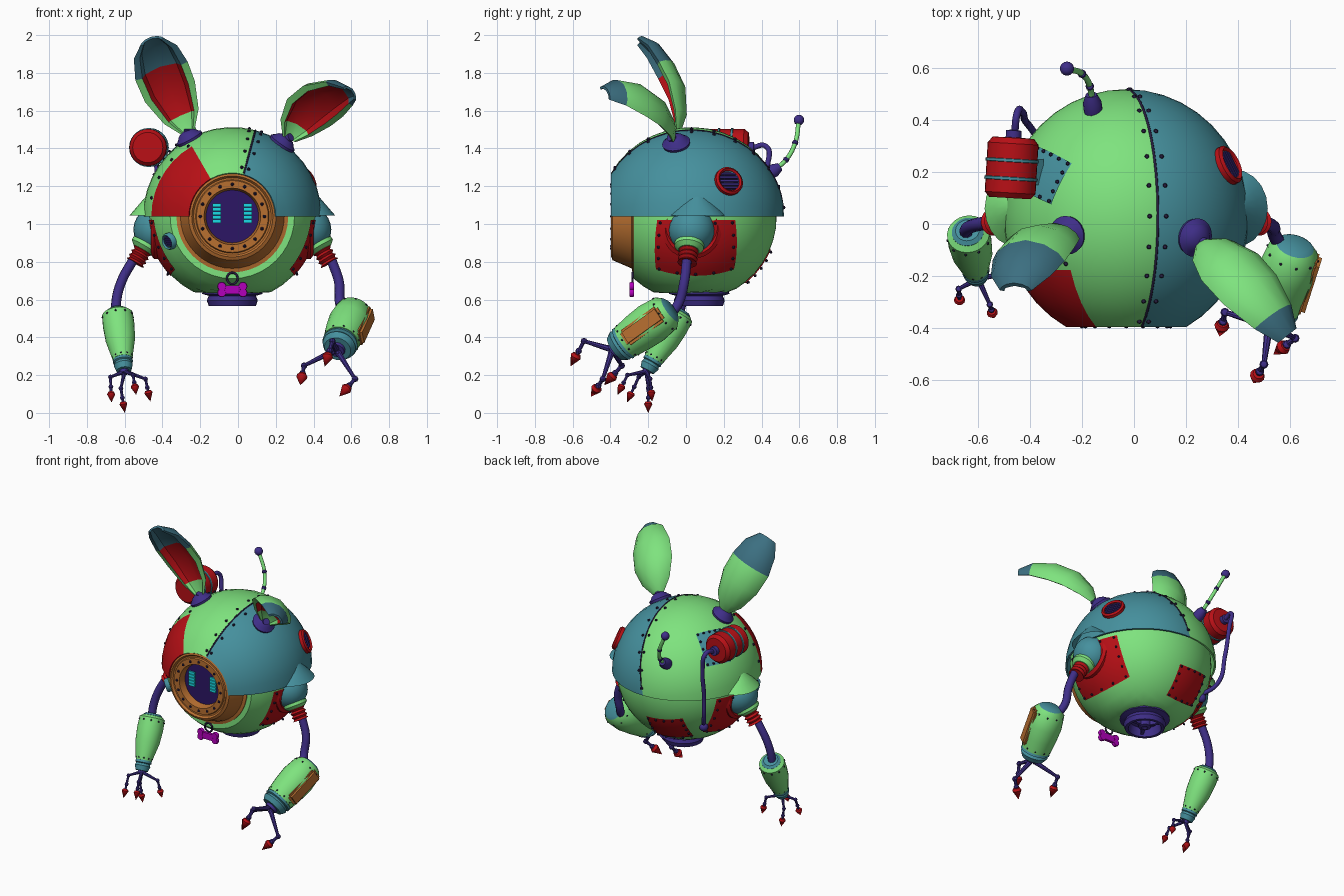
import bpy, bmesh
from math import sin, cos, tan, pi, radians
from mathutils import Vector as V, Matrix

if "Cube" in bpy.data.objects:
    bpy.data.objects.remove(bpy.data.objects["Cube"])

def M(name, r, g, b):
    m = bpy.data.materials.new(name)
    m.diffuse_color = (r, g, b, 1)
    m.use_nodes = True
    m.node_tree.nodes["Principled BSDF"].inputs["Base Color"].default_value = m.diffuse_color
    return m
GREEN, TEAL = M("green", .21, .77, .21), M("teal", .06, .28, .34)
RED, INDIGO = M("red", .48, .005, .008), M("indigo", .05, .028, .25)
BRONZE, MAGENTA = M("bronze", .48, .16, .03), M("magenta", .45, 0, .5)
CYAN, DARK, TIP = M("cyan", .01, .72, .8), M("dark", .02, .012, .05), M("slate", .045, .16, .22)
SCREEN = M("screen", .025, .008, .13)
C = V((-.03, .03, 1.04))      # body centre
RS, RO, RB = .461, .473, .45  # shell inner, shell outer and body radii

def finish(name, bm, *mats):
    bmesh.ops.remove_doubles(bm, verts=bm.verts, dist=1e-5)
    bmesh.ops.recalc_face_normals(bm, faces=bm.faces)
    me = bpy.data.meshes.new(name)
    bm.to_mesh(me)
    bm.free()
    for m in mats:
        me.materials.append(m)
    ob = bpy.data.objects.new(name, me)
    bpy.context.collection.objects.link(ob)
    return ob

def skin(bm, rows, mat=lambda i, j: 0, closed=True):
    vs = [[bm.verts.new(p) for p in r] for r in rows]
    n = len(rows[0])
    for i in range(len(rows) - 1):
        for j in range(n if closed else n - 1):
            k = (j + 1) % n
            bm.faces.new((vs[i][j], vs[i][k], vs[i+1][k], vs[i+1][j])).material_index = mat(i, j)
    return vs

def lathe(name, prof, base, axis, mat, seg=24, cut=None):
    """Revolve (radius, height) points around an axis; cut flattens the underside."""
    bm = bmesh.new()
    q = V(axis).to_track_quat('Z', 'Y')
    skin(bm, [[V(base) + q @ V((max(r, 1e-7) * cos(2*pi*j/seg), max(r, 1e-7) * sin(2*pi*j/seg), h))
               for j in range(seg)] for r, h in prof])
    bmesh.ops.dissolve_degenerate(bm, dist=1e-6, edges=bm.edges)
    if cut:
        for v in bm.verts:
            v.co.z = max(v.co.z, cut)
    return finish(name, bm, mat)

def balls(name, pts, r, mat, seg=8):
    bm = bmesh.new()
    for p in pts:
        bmesh.ops.create_uvsphere(bm, u_segments=seg, v_segments=max(4, seg // 2), radius=r,
                                  matrix=Matrix.Translation(p))
    return finish(name, bm, mat)

def box(name, loc, size, mat, x=(1, 0, 0), z=(0, 0, 1), bevel=0):
    bm = bmesh.new()
    x, z = V(x).normalized(), V(z).normalized()
    m = Matrix((x, z.cross(x), z)).transposed().to_4x4()
    bmesh.ops.create_cube(bm, size=1, matrix=Matrix.Translation(loc) @ m @ Matrix.Diagonal((*size, 1)))
    if bevel:
        bmesh.ops.bevel(bm, geom=bm.edges, offset=bevel, segments=2, affect='EDGES')
    return finish(name, bm, mat)

def tube(name, pts, r, mat):
    cu = bpy.data.curves.new(name, 'CURVE')
    cu.dimensions, cu.bevel_depth, cu.bevel_resolution, cu.use_fill_caps = '3D', r, 3, True
    sp = cu.splines.new('BEZIER')
    sp.bezier_points.add(len(pts) - 1)
    for b, p in zip(sp.bezier_points, pts):
        b.co, b.handle_left_type, b.handle_right_type = p, 'AUTO', 'AUTO'
    cu.materials.append(mat)
    bpy.context.collection.objects.link(bpy.data.objects.new(name, cu))

def patch(name, d, w, h, r, mat, twist=0):
    """Curved riveted plate lying on the body sphere."""
    n = V(d).normalized()
    right = V((0, 0, 1)).cross(n).normalized()
    up = n.cross(right)
    right, up = right*cos(twist) + up*sin(twist), up*cos(twist) - right*sin(twist)
    P = lambda u, v, k: C + (n + right*tan(w*u) + up*tan(h*v)).normalized() * k
    bm = bmesh.new()
    g = [i/4 - 1 for i in range(9)]
    skin(bm, [[P(u, v, r) for u in g] for v in g], closed=False)
    bmesh.ops.solidify(bm, geom=bm.faces[:], thickness=.008)
    finish(name, bm, mat)
    e = [P(u, v, r + .006) for t in (-.9, -.45, 0, .45, .9) for u, v in ((t, .9), (t, -.9), (.9, t), (-.9, t))]
    balls(name + "_rivets", e, .008, DARK, 6)

# body, flat at the porthole and underneath
ph = [radians(47 + 133*i/16) for i in range(17)]
lathe("lower_body", [(0, RB*cos(ph[0]))] + [(RB*sin(p), RB*cos(p)) for p in ph], C, (0, -1, 0), GREEN, 40, .635)

# upper helmet shell with three colours, split along a tilted seam
th = [75*i/8 for i in range(8)] + [75 + 45*i/5 for i in range(5)] + [120 + 60*i/7 for i in range(8)]
fi = [29 + 9*i for i in range(4)] + [65 + 115*i/13 for i in range(14)]
S = lambda t, f, r: C + V((sin(f)*cos(t), -cos(f)*1.035, sin(f)*sin(t))) * r
bm = bmesh.new()
skin(bm, [[S(radians(t), radians(f), RS) for t in th] for f in fi],
     lambda i, j: 1 if j < 8 else (2 if j >= 13 and i < 4 else 0), False)
bmesh.ops.remove_doubles(bm, verts=bm.verts, dist=1e-5)
bmesh.ops.solidify(bm, geom=bm.faces[:], thickness=.012)
finish("upper_shell", bm, GREEN, TEAL, RED)
tube("shell_seam", [S(radians(75), radians(f), RO - .002) for f in range(30, 180, 12)], .005, DARK)
balls("seam_rivets", [S(radians(t), radians(f), RO) for t in (71, 79) for f in range(34, 176, 14)]
      + [S(radians(t), radians(68), RO) for t in (122, 137, 152, 167)], .009, DARK)

# porthole face
lathe("porthole_flange", [(.2, 0), (.315, 0), (.315, .025), (.2, .03)], (C.x, -.25, C.z), (0, -1, 0), RED, 40)
lathe("porthole_rim", [(.296, 0), (.296, .025), (.275, .03), (.232, .13), (.215, .138), (.205, .125), (.195, .125),
                       (.19, .135), (.15, .135), (.138, .08)], (C.x, -.258, C.z), (0, -1, 0), BRONZE, 40)
lathe("face_screen", [(.15, 0), (.15, .01), (0, .012)], (C.x, -.335, C.z), (0, -1, 0), SCREEN, 32)
balls("porthole_rivets", [(C.x + .17*cos(a*pi/8), -.393, C.z + .17*sin(a*pi/8)) for a in range(16)], .009, DARK)
for s in (-1, 1):
    for i in range(5):
        box("eye_bar", (C.x + .082*s, -.35, 1.015 + .021*i), (.046, .012, .017), CYAN)

# body patches
patch("back_patch", (-.11, .37, -.28), .29, .25, RB + .004, RED, .15)
for s in (-1, 1):
    patch("side_patch", (s, .06, -.43), .5, .36, RB + .004, RED)
patch("canister_bracket", (-.32, .16, .3), .19, .24, RO + .006, TEAL)

# round vents
def vent(name, d, dist, r, mat):
    d = V(d).normalized()
    p = C + d*dist
    lathe(name + "_ring", [(r*.72, 0), (r, 0), (r, .02), (r*.85, .03), (r*.72, .02)], p, d, mat)
    lathe(name + "_back", [(r*.75, .008), (0, .01)], p, d, DARK)
    x = V((0, 0, 1)).cross(d).normalized()
    for k in (-.5, -.25, 0, .25, .5):
        box(name + "_slat", p + d*.014 + d.cross(x)*(k*r), (1.4*r*(1 - k*k)**.5, r*.13, .014), INDIGO, x, d)
vent("shell_vent", (.38, .19, .18), RO - .006, .078, RED)
vent("cheek_vent", (-.33, -.28, -.13), RB - .004, .045, TEAL)

# shoulders, hoods and bellows, mirrored about the body
for s in (-1, 1):
    X = lambda o: C.x + s*o
    balls("shoulder", [(X(.4), .03, .97)], .124, TEAL, 24)
    lathe("shoulder_ring", [(.12, 0), (.16, 0), (.16, .04), (.14, .055), (.12, .04)], (X(.375), .03, .975), (s, 0, 0), RED, 28)
    bm = bmesh.new()
    skin(bm, [[(X(.415 + .13*(1 - h)*cos(t)), .06 + .15*(1 - h)*sin(t), 1.045 + .15*h)
               for t in [-pi/2 + pi*k/10 for k in range(11)]] for h in (0, .3, .6, .85)], closed=False)
    bmesh.ops.solidify(bm, geom=bm.faces[:], thickness=.008)
    finish("shoulder_hood", bm, TEAL if s > 0 else GREEN)
    a = V((s*.05, -.01, -.085)).normalized()
    b = V((X(.455), .018, .895))
    lathe("shoulder_collar", [(0, 0), (.078, 0), (.078, .02), (.055, .04), (0, .04)], b, a, GREEN)
    lathe("arm_bellows", [(0, .03)] + [(.052 if k % 2 else .04, .03 + .0125*k) for k in range(8)] + [(0, .12)], b, a, RED, 20)
tube("right_upper_arm", [(.495, .005, .81), (.535, -.01, .69), (.54, -.04, .58), (.575, -.1, .5)], .026, INDIGO)
tube("left_upper_arm", [(-.555, .005, .81), (-.615, -.005, .7), (-.643, -.02, .6), (-.645, -.04, .5)], .026, INDIGO)

# forearms
def forearm(side, s, e, green, cap, wrist):
    s, e = V(s), V(e)
    a = (e - s).normalized()
    L = (e - s).length
    lathe(side + "_forearm", [(r, h*L) for r, h in green], s, a, GREEN)
    lathe(side + "_elbow_cap", [(0, -.012), (cap*.75, -.012), (cap, 0), (cap, .02)], s, a, TEAL)
    lathe(side + "_wrist", [(0, -.06), (wrist, -.06), (wrist*1.06, -.04), (wrist*.9, -.035), (wrist, -.02),
                            (wrist*.8, .012), (0, .012)], e, a, TEAL)
    lathe(side + "_hub", [(wrist*.5, 0), (wrist*.45, .03), (0, .032)], e, a, INDIGO, 12)
    q = a.to_track_quat('Z', 'Y')
    for h, r in ((.1, green[2][0]), (.8, green[-2][0])):
        balls(side + "_forearm_rivets", [s + a*(h*L) + q @ V((r*cos(k*pi/5), r*sin(k*pi/5), 0)) for k in range(10)], .006, DARK, 6)
    return a
ra, rb = V((.62, -.085, .545)), V((.53, -.365, .345))
a = forearm("right", ra, rb, [(0, 0), (.075, 0), (.1, .08), (.112, .35), (.106, .6), (.095, .84), (0, .84)], .075, .09)
out = V((1, -.15, .1))
out = (out - a*out.dot(a)).normalized()
box("forearm_panel", ra + (rb - ra)*.42 + out*.096, (.25, .095, .036), BRONZE, a, out, .014)
forearm("left", (-.64, -.03, .535), (-.605, -.2, .235),
        [(0, 0), (.06, 0), (.082, .05), (.084, .25), (.078, .5), (.052, .84), (0, .84)], .062, .05)

# claw fingers: hub, knuckle, tip
def finger(name, h, k, t, size=1):
    h, k, t = V(h), V(k), V(t)
    a = (t - k).normalized()
    lathe(name + "_bone", [(.012*size, 0), (.007*size, (k-h).length)], h, k - h, INDIGO, 8)
    lathe(name + "_shaft", [(.008*size, 0), (.007*size, (t-k).length - .03)], k, a, INDIGO, 8)
    balls(name + "_joints", [k, h, k.lerp(t, .4)], .013*size, INDIGO)
    lathe(name + "_claw", [(0, -.056*size), (.016*size, -.054*size), (.022*size, -.042*size), (0, .005)], t, a, RED, 10)
hub = V((.52, -.39, .335))
for k, t in (((.5, -.54, .38), (.46, -.61, .25)), ((.35, -.34, .25), (.33, -.43, .15)), ((.62, -.44, .18), (.54, -.5, .09))):
    finger("right_finger", hub.lerp(V(k), .12), k, t, 1.35)
for k, t in (((-.675, -.25, .19), (-.67, -.31, .06)), ((-.62, -.2, .13), (-.6, -.2, .005)),
             ((-.49, -.19, .18), (-.465, -.18, .065)), ((-.555, -.31, .2), (-.54, -.36, .1))):
    finger("left_finger", (-.6, -.21, .22), k, t)

# ears: cupped shells with a red lining and slate tips
def ear(name, spine, widths, w, tip):
    sec = [(-1, 0), (-.85, .4), (-.5, .8), (0, 1), (.5, .8), (.85, .4), (1, 0), (.74, -.12), (.6, .3), (0, .6), (-.6, .3), (-.74, -.12)]
    sp = [V(p) for p in spine]
    rows = []
    for i, (p, r) in enumerate(zip(sp, widths)):
        t = (sp[min(i+1, len(sp)-1)] - sp[max(i-1, 0)]).normalized()
        x = (V(w) - t*V(w).dot(t)).normalized()
        b = t.cross(x)
        rows.append([p + x*(u*r) + b*(v*r*.6) for u, v in sec])
    bm = bmesh.new()
    vs = skin(bm, rows, lambda i, j: 2 if i >= tip else (1 if 7 <= j <= 10 and i else 0))
    bm.faces.new(vs[0])
    bm.faces.new(vs[-1]).material_index = 2
    finish(name, bm, GREEN, RED, TIP)
ear("left_ear", [(-.265, -.05, 1.49), (-.30, -.055, 1.57), (-.36, -.085, 1.7), (-.405, -.14, 1.81), (-.437, -.2, 1.91), (-.455, -.255, 1.965)],
    [.04, .1, .143, .147, .12, .065], (.95, 0, .3), 3)
ear("right_ear", [(.27, -.08, 1.45), (.31, -.11, 1.51), (.375, -.175, 1.59), (.45, -.26, 1.65), (.535, -.36, 1.69), (.59, -.43, 1.69)],
    [.04, .1, .142, .142, .105, .055], (.7, .4, -.6), 4)
for nm, d, top in (("left", (-.22, -.07, .4), (-.265, -.05, 1.5)), ("right", (.26, -.08, .38), (.28, -.085, 1.46))):
    d = V(d).normalized()
    lathe(nm + "_ear_socket", [(.07, -.012), (.075, .008), (.06, .02), (.048, .035), (.025, .048), (0, .05)], C + d*RO, d, INDIGO)
    tube(nm + "_ear_stalk", [C + d*(RO + .02), top], .022, INDIGO)

# antenna
A = [(-.16, .46, 1.28), (-.17, .53, 1.34), (-.2, .578, 1.43), (-.255, .597, 1.545)]
lathe("antenna_base", [(.036, -.03), (.036, .01), (.022, .045), (0, .045)], A[0], (-.1, .8, .5), INDIGO, 14)
tube("antenna_stem", A, .012, GREEN)
balls("antenna_beads", A[1:3], .017, INDIGO)
balls("antenna_ball", [(-.258, .598, 1.55)], .028, INDIGO, 14)

# canister with hose
P, D = V((-.478, .1, 1.405)), V((.06, 1, 0))
lathe("canister", [(0, 0), (.08, 0), (.098, .02), (.098, .21), (.08, .232), (0, .235)], P, D, RED, 28)
for h in (.075, .145):
    lathe("canister_band", [(.096, h - .007), (.103, h - .005), (.103, h + .005), (.096, h + .007)], P, D, TEAL, 28)
lathe("canister_valve", [(.03, .22), (.03, .26), (0, .265)], P, D, INDIGO, 12)
box("canister_mount", (-.41, .2, 1.36), (.12, .1, .05), TEAL, (.75, 0, -.66), (.66, 0, .75))
tube("canister_hose", [(-.46, .34, 1.4), (-.45, .425, 1.41), (-.43, .43, 1.3), (-.42, .4, 1.1), (-.39, .36, .9), (-.31, .25, .82)], .014, INDIGO)
balls("hose_socket", [(-.33, .275, .81)], .03, INDIGO, 12)

# bottom thruster
T = V((C.x, .07, .565))
lathe("thruster", [(.1, .09), (.155, .09), (.16, .065), (.125, .055), (.135, .03), (.125, 0), (.105, 0), (.095, .06), (0, .06)], T, (0, 0, 1), INDIGO, 28)
lathe("thruster_core", [(.045, .06), (.04, .01), (.02, .005), (0, .02)], T, (0, 0, 1), INDIGO, 16)
for k in range(3):
    d = V((cos(k*2*pi/3), sin(k*2*pi/3), 0))
    box("thruster_spoke", T + d*.065 + V((0, 0, .03)), (.09, .02, .03), INDIGO, d)

# hanging bone tag
tube("tag_ring", [(C.x + .028*cos(k*pi/6), -.283, .712 + .03*sin(k*pi/6)) for k in range(13)], .006, DARK)
box("tag_bar", (C.x, -.287, .653), (.11, .02, .045), MAGENTA)
for x in (-.056, .056):
    for z in (-.017, .017):
        lathe("tag_lobe", [(0, -.012), (.021, -.012), (.024, 0), (.021, .012), (0, .012)], (C.x + x, -.287, .653 + z), (0, 1, 0), MAGENTA, 14)

# smooth shading with crisp edges
for ob in bpy.data.objects:
    ob.select_set(ob.type == 'MESH')
    if ob.type == 'MESH':
        bpy.context.view_layer.objects.active = ob
bpy.ops.object.shade_smooth_by_angle(angle=radians(35))
